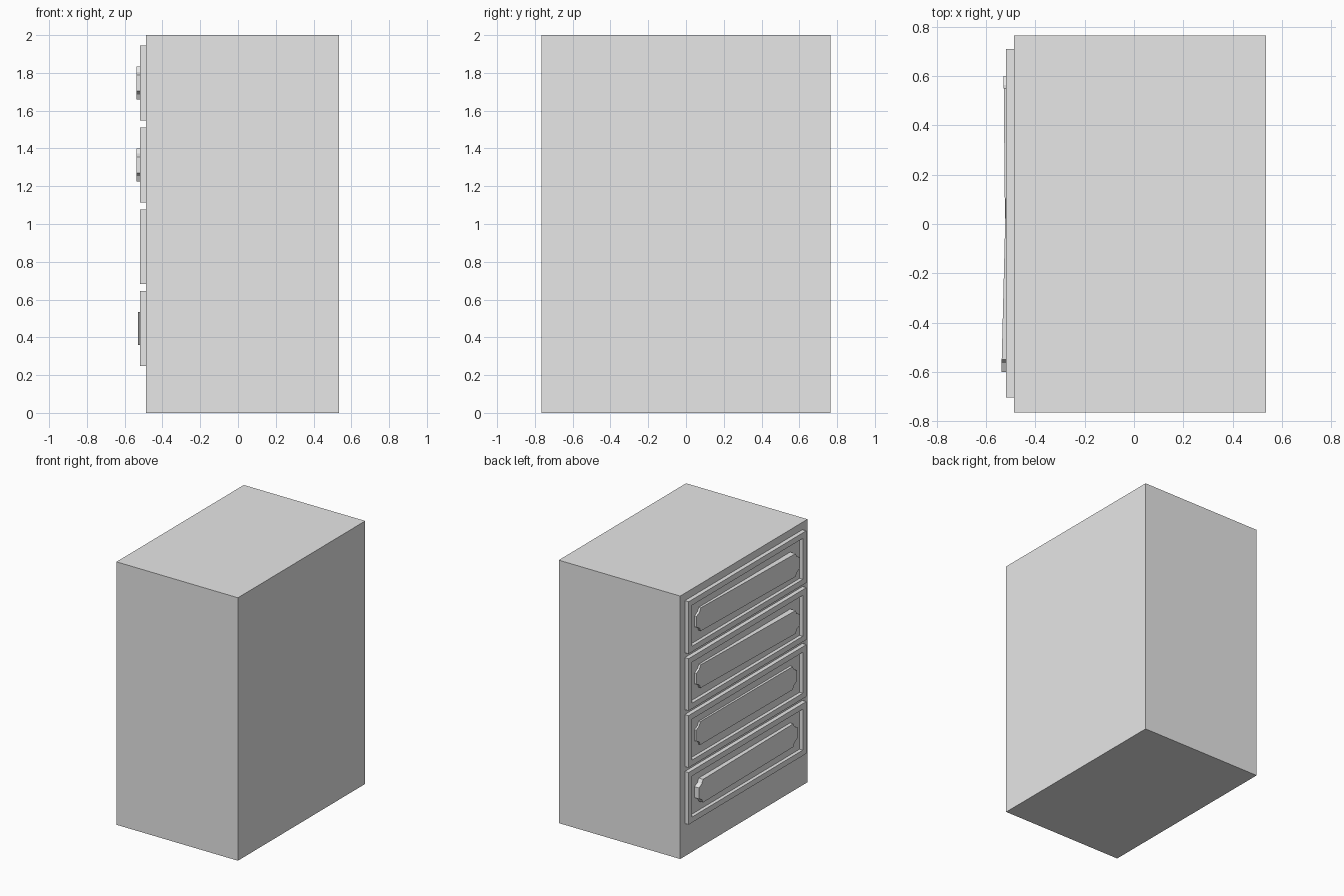
import bpy
import bmesh

cube = bpy.data.objects.get("Cube")
if cube:
    bpy.data.objects.remove(cube, do_unlink=True)

grey = bpy.data.materials.new("plain_grey")
grey.use_nodes = True
colour = (0.8, 0.8, 0.8, 1)
grey.diffuse_color = colour
grey.node_tree.nodes["Principled BSDF"].inputs["Base Color"].default_value = colour


def finish(name, bm):
    bmesh.ops.recalc_face_normals(bm, faces=bm.faces)
    mesh = bpy.data.meshes.new(name)
    bm.to_mesh(mesh)
    bm.free()
    mesh.materials.append(grey)
    obj = bpy.data.objects.new(name, mesh)
    bpy.context.collection.objects.link(obj)
    return obj


def box(x0, x1, y0, y1, z0, z1):
    bm = bmesh.new()
    bmesh.ops.create_cube(bm, size=1)
    for v in bm.verts:
        v.co.x = x1 if v.co.x > 0 else x0
        v.co.y = y1 if v.co.y > 0 else y0
        v.co.z = z1 if v.co.z > 0 else z0
    return bm


def drawer_front(name, z):
    # Slab with a rectangular recess in its outer face
    bm = box(-0.519, -0.485, -0.705, 0.71, z - 0.198, z + 0.198)
    face = min(bm.faces, key=lambda f: f.calc_center_median().x)
    bmesh.ops.inset_region(bm, faces=[face], thickness=0.06)
    floor = bmesh.ops.extrude_discrete_faces(bm, faces=[face])["faces"][0]
    for v in floor.verts:
        v.co.x = -0.492
    finish(name, bm)


def handle_plate(name, z, x_right, x_left):
    # Long plate with stepped corners, slightly askew in its recess
    corner = [(0.55, 0.088), (0.565, 0.06), (0.6, 0.042)]
    half = corner + [(y, -h) for y, h in reversed(corner)]
    outline = half + [(-y, -h) for y, h in half]
    bm = bmesh.new()
    face = bm.faces.new([bm.verts.new((0, y, z + h)) for y, h in outline])
    extruded = bmesh.ops.extrude_face_region(bm, geom=[face])["geom"]
    front = [v for v in extruded if isinstance(v, bmesh.types.BMVert)]
    for v in bm.verts:
        v.co.x = -0.488
    for v in front:
        t = (v.co.y + 0.6) / 1.2
        v.co.x = x_right + (x_left - x_right) * t
    finish(name, bm)


# Cabinet body
finish("cabinet_body", box(-0.487, 0.535, -0.765, 0.765, 0, 2))

# Four drawers, bottom to top, with the handle depth at each end
tilts = [(-0.518, -0.529), (-0.513, -0.506), (-0.538, -0.508), (-0.538, -0.508)]
for i, (right, left) in enumerate(tilts):
    height = 0.447 + 0.433 * i
    drawer_front(f"drawer_front_{i + 1}", height)
    handle_plate(f"handle_plate_{i + 1}", height, right, left)
